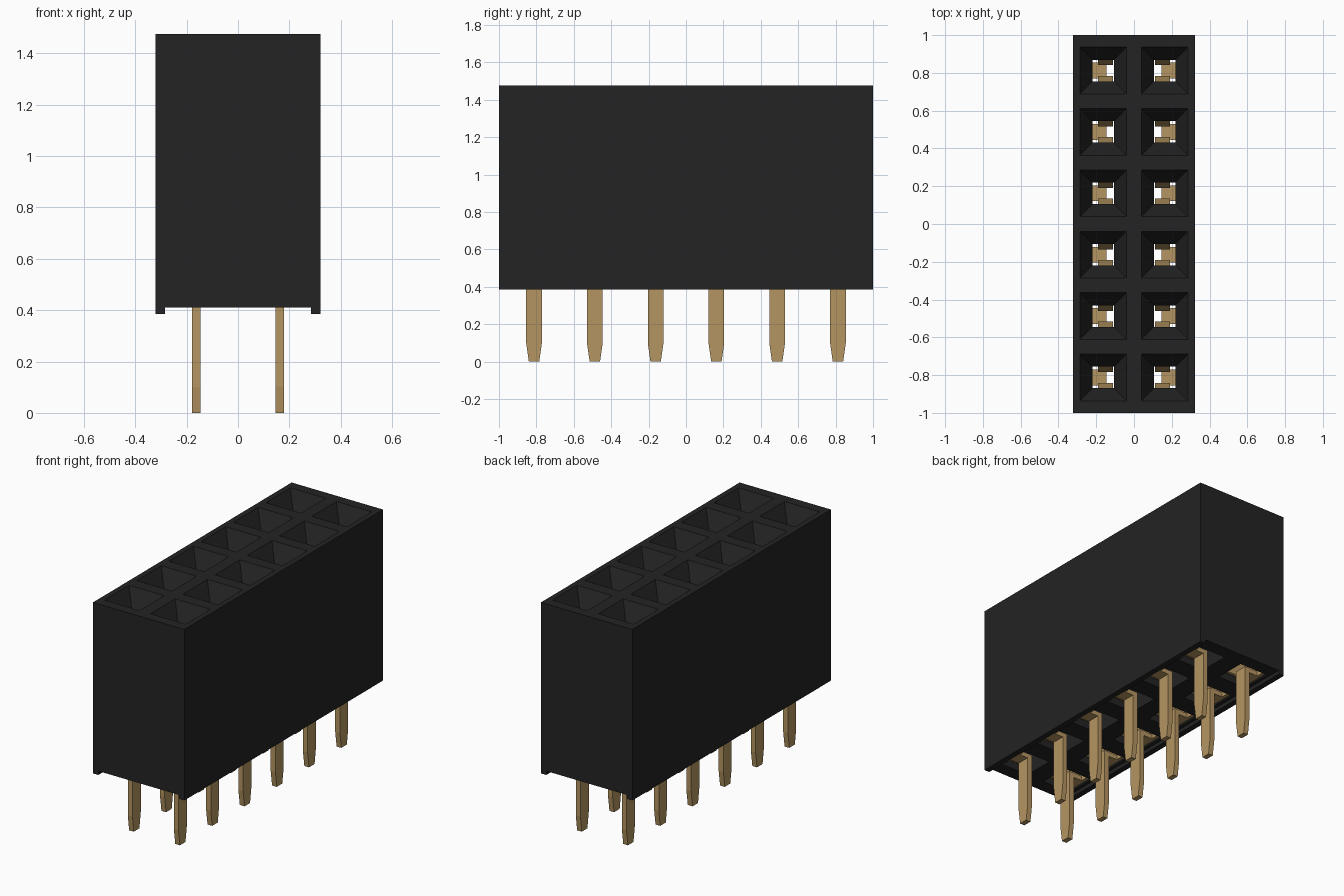
import bpy, bmesh

if "Cube" in bpy.data.objects:
    bpy.data.objects.remove(bpy.data.objects["Cube"])

PITCH = 0.325
COLS = (-0.1625, 0.1625)
ROWS = [PITCH * (i - 2.5) for i in range(6)]
W, L, TOP, BASE = 0.322, 1.0, 1.475, 0.41


def material(name, rgb):
    m = bpy.data.materials.new(name)
    m.diffuse_color = (*rgb, 1)
    m.use_nodes = True
    m.node_tree.nodes["Principled BSDF"].inputs["Base Color"].default_value = m.diffuse_color
    return m


black = material("black plastic", (0.017, 0.017, 0.017))
gold = material("gold metal", (0.46, 0.30, 0.12))


def finish(bm, name, mat):
    bmesh.ops.remove_doubles(bm, verts=bm.verts, dist=1e-5)
    bmesh.ops.recalc_face_normals(bm, faces=bm.faces)
    me = bpy.data.meshes.new(name)
    bm.to_mesh(me)
    bm.free()
    me.materials.append(mat)
    ob = bpy.data.objects.new(name, me)
    bpy.context.collection.objects.link(ob)
    return ob


def prism(bm, profile, x0, x1):
    """Extrude a (y, z) outline from x0 to x1."""
    a = [bm.verts.new((x0, y, z)) for y, z in profile]
    b = [bm.verts.new((x1, y, z)) for y, z in profile]
    bm.faces.new(a)
    bm.faces.new(b[::-1])
    n = len(a)
    for i in range(n):
        j = (i + 1) % n
        bm.faces.new((a[i], b[i], b[j], a[j]))


def rect(y0, y1, z0, z1):
    return [(y0, z0), (y1, z0), (y1, z1), (y0, z1)]


def ring(bm, x0, x1, y0, y1, z):
    return [bm.verts.new((x, y, z)) for x, y in ((x0, y0), (x1, y0), (x1, y1), (x0, y1))]


# Housing: one cell per socket, each with funnel, neck and wide lower chamber
bm = bmesh.new()
for c, cx in enumerate(COLS):
    for r, cy in enumerate(ROWS):
        x0, x1 = (-W, 0) if c == 0 else (0, W)
        y0 = -L if r == 0 else cy - PITCH / 2
        y1 = L if r == 5 else cy + PITCH / 2
        rings = [ring(bm, x0, x1, y0, y1, TOP)]
        for h, z in ((0.124, TOP), (0.057, 1.36), (0.057, 1.27), (0.1, 1.27), (0.1, BASE)):
            rings.append(ring(bm, cx - h, cx + h, cy - h, cy + h, z))
        rings.append(ring(bm, x0, x1, y0, y1, BASE))
        for a, b in zip(rings, rings[1:]):
            for i in range(4):
                j = (i + 1) % 4
                bm.faces.new((a[i], a[j], b[j], b[i]))
        # outer walls on the cell sides that lie on the boundary
        a, b = rings[0], rings[-1]
        for i, outer in enumerate((r == 0, c == 1, r == 5, c == 0)):
            if outer:
                j = (i + 1) % 4
                bm.faces.new((a[i], a[j], b[j], b[i]))
finish(bm, "housing", black)

# Standoff rails under both long edges
for side, name in ((-1, "left_rail"), (1, "right_rail")):
    bm = bmesh.new()
    prism(bm, rect(-L, L, 0.385, BASE), side * (W - 0.037), side * W)
    finish(bm, name, black)

# Contacts: tapered pin, foot, back plate, side flaps and two spring leaves
for side in (-1, 1):
    for r, cy in enumerate(ROWS):
        bm = bmesh.new()

        def part(profile, x0, x1):
            prism(bm, [(cy + y, z) for y, z in profile], side * x0, side * x1)

        part([(-0.028, 0), (0.028, 0), (0.042, 0.1), (0.042, 0.45),
              (-0.042, 0.45), (-0.042, 0.1)], 0.146, 0.179)
        part(rect(-0.042, 0.042, 0.42, 0.45), 0.179, 0.24)
        part(rect(-0.09, 0.09, 0.42, 0.7), 0.24, 0.261)
        for s in (-1, 1):
            part([(s * y, z) for y, z in rect(0.07, 0.09, 0.45, 0.7)], 0.11, 0.24)
            part([(s * y, z) for y, z in ((0.09, 0.7), (0.05, 1.12), (0.08, 1.25),
                                          (0.06, 1.25), (0.028, 1.12), (0.07, 0.7))],
                 0.11, 0.19)
        finish(bm, f"contact_{'left' if side < 0 else 'right'}_{r + 1}", gold)
